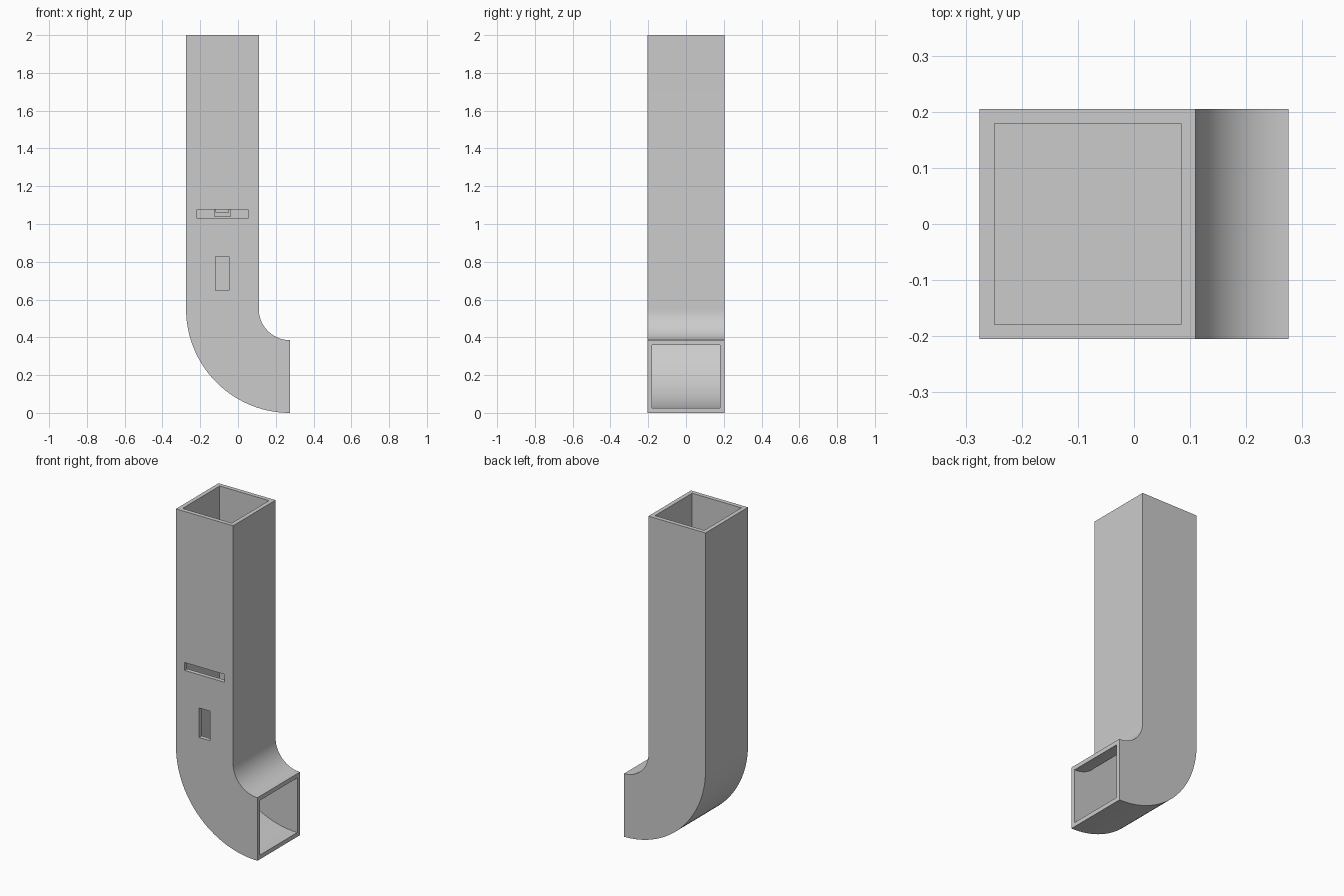
import bpy, bmesh, math

cube = bpy.data.objects.get("Cube")
if cube:
    bpy.data.objects.remove(cube, do_unlink=True)

HALF_X, HALF_Y, HEIGHT = 0.275, 0.205, 2.0
R_OUT, R_IN, WALL = 0.55, 0.165, 0.026
CENTRE_X = HALF_X - (R_OUT + R_IN) / 2   # axis of the straight shaft
STEPS = 40

grey = bpy.data.materials.new("plain grey")
grey.use_nodes = True
grey.diffuse_color = (0.6, 0.6, 0.6, 1)
grey.node_tree.nodes["Principled BSDF"].inputs["Base Color"].default_value = (0.6, 0.6, 0.6, 1)


def add_object(name, bm):
    bmesh.ops.recalc_face_normals(bm, faces=bm.faces)
    mesh = bpy.data.meshes.new(name)
    bm.to_mesh(mesh)
    bm.free()
    mesh.materials.append(grey)
    obj = bpy.data.objects.new(name, mesh)
    bpy.context.collection.objects.link(obj)
    return obj


def box(name, x, y, z):
    """Box from (min, max) ranges on each axis."""
    bm = bmesh.new()
    bmesh.ops.create_cube(bm, size=1)
    for v in bm.verts:
        v.co = [(lo + hi) / 2 + c * (hi - lo) for c, (lo, hi) in zip(v.co, (x, y, z))]
    return add_object(name, bm)


def section(bm, angle, lift, inset):
    """Rectangular loop of the duct, turned about the bend axis."""
    points = []
    for r, y in ((R_OUT - inset, -1), (R_IN + inset, -1), (R_IN + inset, 1), (R_OUT - inset, 1)):
        points.append(bm.verts.new((HALF_X - r * math.cos(angle), y * (HALF_Y - inset),
                                    R_OUT - r * math.sin(angle) + lift)))
    return points


# Hollow duct: straight shaft followed by a quarter bend
bm = bmesh.new()
stations = [(0, HEIGHT - R_OUT)] + [(math.pi / 2 * i / STEPS, 0) for i in range(STEPS + 1)]
skins = [[section(bm, a, lift, inset) for a, lift in stations] for inset in (0, WALL)]
for skin in skins:
    for a, b in zip(skin, skin[1:]):
        for i in range(4):
            j = (i + 1) % 4
            bm.faces.new((a[i], a[j], b[j], b[i]))
for end in (0, -1):
    outer, inner = skins[0][end], skins[1][end]
    for i in range(4):
        j = (i + 1) % 4
        bm.faces.new((outer[i], outer[j], inner[j], inner[i]))
duct = add_object("duct", bm)

# Slot and window cut through the front wall
front = (-HALF_Y - 0.05, -HALF_Y + WALL + 0.02)
bpy.context.view_layer.objects.active = duct
duct.select_set(True)
for name, half_width, z in (("slot_cutter", 0.135, (1.03, 1.078)),
                            ("window_cutter", 0.036, (0.647, 0.827))):
    cutter = box(name, (CENTRE_X - half_width, CENTRE_X + half_width), front, z)
    cutter.hide_render = True
    mod = duct.modifiers.new(name, "BOOLEAN")
    mod.operation = "DIFFERENCE"
    mod.solver = "EXACT"
    mod.object = cutter
    bpy.ops.object.modifier_apply(modifier=name)
    bpy.data.objects.remove(cutter, do_unlink=True)
bpy.ops.object.shade_smooth_by_angle(angle=math.radians(30))

# Inner floor closing the shaft, with a stepped block under it
inner_x = (R_OUT - R_IN) / 2 - WALL + 0.002
inner_y = HALF_Y - WALL + 0.002
box("inner_floor", (CENTRE_X - inner_x, CENTRE_X + inner_x), (-inner_y, inner_y), (1.08, 1.11))
box("hanging_block", (CENTRE_X - 0.045, CENTRE_X + 0.045), (0.04, 0.13), (1.04, 1.085))
box("block_step", (CENTRE_X - 0.036, CENTRE_X + 0.036), (0.01, 0.04), (1.06, 1.085))
